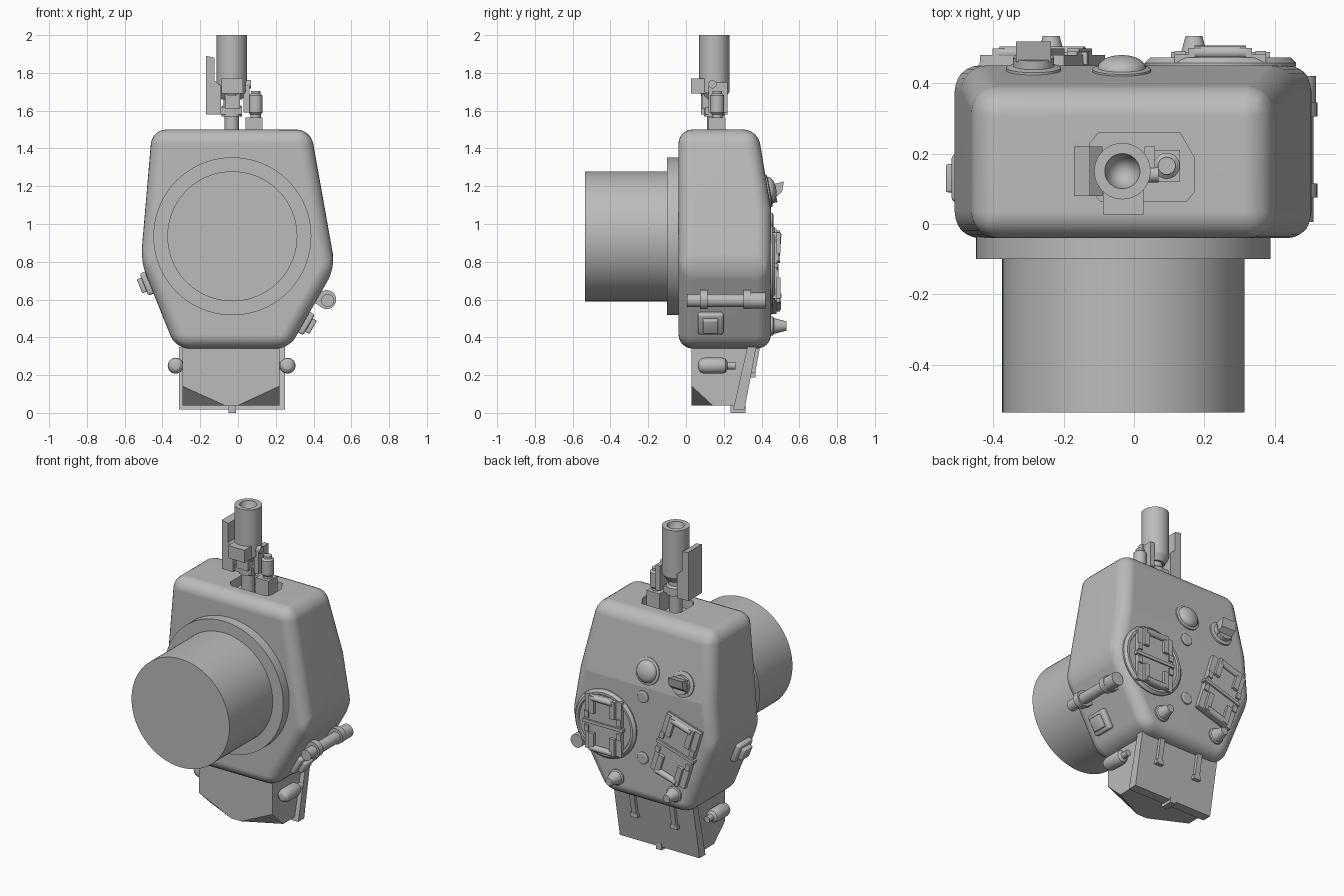
import bpy, bmesh, math
from mathutils import Matrix, Vector

if "Cube" in bpy.data.objects:
    bpy.data.objects.remove(bpy.data.objects["Cube"])

grey = bpy.data.materials.new("plain_grey")
grey.diffuse_color = (0.5, 0.5, 0.5, 1)
grey.use_nodes = True
grey.node_tree.nodes["Principled BSDF"].inputs["Base Color"].default_value = grey.diffuse_color


def finish(name, bm, matrix=None, bevel=0.0):
    bmesh.ops.recalc_face_normals(bm, faces=bm.faces)
    if bevel:
        bmesh.ops.bevel(bm, geom=bm.edges[:], offset=bevel, segments=3,
                        affect='EDGES', profile=0.5)
    if matrix:
        bm.transform(matrix)
    me = bpy.data.meshes.new(name)
    bm.to_mesh(me)
    bm.free()
    me.materials.append(grey)
    ob = bpy.data.objects.new(name, me)
    bpy.context.collection.objects.link(ob)
    return ob


def box(name, loc, size, rot=0, base=None, bevel=0.0):
    """Box turned by rot degrees about y, optionally inside a base frame."""
    bm = bmesh.new()
    bmesh.ops.create_cube(bm, size=1)
    bm.transform(Matrix.Diagonal((*size, 1)))
    m = Matrix.Translation(loc) @ Matrix.Rotation(math.radians(rot), 4, 'Y')
    return finish(name, bm, base @ m if base else m, bevel)


def lathe(name, profile, loc, axis=(0, 0, 1), base=None, n=40):
    """Revolve (radius, height) points about an axis."""
    bm = bmesh.new()
    rings = [[bm.verts.new((r * math.cos(2 * math.pi * i / n),
                            r * math.sin(2 * math.pi * i / n), h))
              for i in range(n)] for r, h in profile]
    for a, b in zip(rings, rings[1:]):
        for i in range(n):
            j = (i + 1) % n
            bm.faces.new((a[i], a[j], b[j], b[i]))
    bmesh.ops.remove_doubles(bm, verts=bm.verts, dist=1e-5)
    q = Vector(axis).to_track_quat('Z', 'Y').to_matrix().to_4x4()
    m = Matrix.Translation(loc) @ q
    return finish(name, bm, base @ m if base else m)


def rod(name, r, length, loc, axis=(0, 0, 1), base=None, n=40):
    return lathe(name, [(0, 0), (r, 0), (r, length), (0, length)], loc, axis, base, n)


def prism(name, outline, y0, y1):
    """Extrude an (x, z) outline along y."""
    bm = bmesh.new()
    f = bm.faces.new([bm.verts.new((x, y0, z)) for x, z in outline])
    r = bmesh.ops.extrude_face_region(bm, geom=[f])
    bmesh.ops.translate(bm, vec=(0, y1 - y0, 0),
                        verts=[v for v in r['geom'] if isinstance(v, bmesh.types.BMVert)])
    return finish(name, bm)


def hull(name, points):
    bm = bmesh.new()
    for p in points:
        bm.verts.new(p)
    bmesh.ops.convex_hull(bm, input=bm.verts)
    bmesh.ops.dissolve_limit(bm, angle_limit=0.01, verts=bm.verts, edges=bm.edges)
    return finish(name, bm)


# Main housing: tapered outline, upper back leaning forward
outline = [(-0.33, 0.34), (0.27, 0.34), (0.515, 0.77), (0.46, 1.08),
           (0.385, 1.5), (-0.455, 1.5), (-0.491, 1.08), (-0.515, 0.8)]
housing = prism("housing", outline, -0.04, 0.45)
bm = bmesh.new()
bm.from_mesh(housing.data)
for v in bm.verts:
    if v.co.y > 0.4 and v.co.z > 1.4:
        v.co.y = 0.38
bmesh.ops.connect_verts(bm, verts=[v for v in bm.verts
                                   if v.co.y > 0.4 and abs(v.co.z - 1.08) < 1e-4])
bm.to_mesh(housing.data)
bm.free()
mod = housing.modifiers.new("round", 'BEVEL')
mod.width, mod.segments, mod.limit_method = 0.075, 6, 'ANGLE'
mod.angle_limit = math.radians(14)

# Recess in the top for the mast
cutter = hull("recess_cutter", [(x, y, z) for z in (1.44, 1.6) for x, y in (
    (-0.125, 0.1), (-0.095, 0.065), (0.15, 0.065), (0.17, 0.09),
    (0.17, 0.19), (0.13, 0.26), (-0.1, 0.26), (-0.125, 0.23))])
cutter.hide_render = True
cutter.hide_viewport = True
mod = housing.modifiers.new("recess", 'BOOLEAN')
mod.object, mod.operation, mod.solver = cutter, 'DIFFERENCE', 'EXACT'
dg = bpy.context.evaluated_depsgraph_get()
baked = bpy.data.meshes.new_from_object(housing.evaluated_get(dg))
housing.modifiers.clear()
housing.data = baked

# Lens drum and flange
rod("lens_flange", 0.418, 0.08, (-0.03, -0.1, 0.935), (0, 1, 0), n=96)
rod("lens_drum", 0.344, 0.5, (-0.03, -0.535, 0.935), (0, 1, 0), n=96)

# Mast with a conical mouth
MX, MY = -0.033, 0.15
lathe("mast_barrel", [(0, 1.66), (0.055, 1.66), (0.08, 1.7), (0.08, 2), (0.05, 2), (0, 1.8)],
      (MX, MY, 0))
lathe("mast_neck", [(0, 1.43), (0.038, 1.43), (0.038, 1.57), (0.055, 1.57), (0.055, 1.62),
                    (0.043, 1.63), (0.043, 1.68), (0, 1.68)], (MX, MY, 0))
box("mast_front_block", (-0.03, 0.07, 1.73), (0.115, 0.085, 0.08))
box("mast_front_foot", (-0.03, 0.11, 1.66), (0.08, 0.05, 0.1))
box("mast_collar_block", (-0.035, 0.15, 1.6), (0.11, 0.1, 0.04))
prism("mast_fin", [(-0.17, 1.58), (-0.09, 1.58), (-0.09, 1.73), (-0.125, 1.76),
                   (-0.125, 1.88), (-0.17, 1.89)], 0.08, 0.22)
box("mast_side_base", (0.085, 0.165, 1.5), (0.09, 0.09, 0.13))
lathe("mast_side_pod", [(0, 1.55), (0.028, 1.55), (0.028, 1.58), (0.037, 1.59), (0.037, 1.68),
                        (0.025, 1.69), (0.025, 1.705), (0, 1.705)], (0.093, 0.165, 0), n=24)
rod("mast_side_pin", 0.022, 0.08, (-0.01, 0.14, 1.74), (1, 0, 0), n=20)
box("mast_side_link", (0.045, 0.17, 1.67), (0.03, 0.1, 0.16))

# Back: big round plate, tilted hatch, each with two bracketed leaves
def leaves(prefix, base, w, h):
    for s, side in ((1, "upper"), (-1, "lower")):
        box(f"{prefix}_{side}_leaf", (0, 0.012, s * h * 0.25), (w, 0.024, h * 0.44), base=base)
        rod(f"{prefix}_{side}_bar", 0.019, w * 0.56, (-w * 0.28, 0.03, s * h * 0.43),
            (1, 0, 0), base, 16)
        for e in (-1, 1):
            box(f"{prefix}_{side}_arm", (e * w * 0.28, 0.028, s * h * 0.32),
                (0.035, 0.03, h * 0.3), base=base)
            box(f"{prefix}_{side}_stop", (e * w * 0.44, 0.02, s * h * 0.12),
                (0.03, 0.028, 0.04), base=base)
    box(f"{prefix}_divider", (0, 0.014, 0), (w * 1.08, 0.034, 0.02), base=base)


lathe("round_plate", [(0, 0), (0.215, 0), (0.215, 0.01), (0.2, 0.025), (0.185, 0.025),
                      (0.18, 0.015), (0, 0.015)], (0.245, 0.447, 0.78), (0, 1, 0), n=64)
leaves("round_plate", Matrix.Translation((0.245, 0.457, 0.78)), 0.26, 0.37)
tilt = Matrix.Translation((-0.26, 0.447, 0.75)) @ Matrix.Rotation(math.radians(-17), 4, 'Y')
box("hatch_base", (0, 0.004, 0), (0.25, 0.016, 0.4), base=tilt)
leaves("hatch", tilt @ Matrix.Translation((0, 0.008, 0)), 0.25, 0.42)

# Back: dome, knob, buttons, cones
lean = (0, 1, 0.19)
lathe("dome", [(0, -0.02), (0.083, -0.02), (0.083, 0.01), (0.068, 0.014)] +
      [(0.068 * math.cos(a * math.pi / 12), 0.014 + 0.034 * math.sin(a * math.pi / 12))
       for a in range(1, 7)], (-0.035, 0.43, 1.18), lean)
lathe("knob", [(0, -0.02), (0.078, -0.02), (0.078, 0.01), (0.058, 0.015), (0.058, 0.04),
               (0, 0.04)], (-0.285, 0.434, 1.165), lean)
hull("knob_grip", [(x, y, z) for x in (-0.335, -0.235) for y, z in (
    (0.46, 1.13), (0.46, 1.21), (0.518, 1.225), (0.508, 1.17))])
for z in (1.02, 0.63):
    lathe("button", [(0, 0), (0.038, 0), (0.038, 0.012), (0.03, 0.017), (0, 0.017)],
          (-0.015, 0.445, z), (0, 1, 0), n=32)
for x in (0.17, -0.235):
    lathe("cone_foot", [(0, 0), (0.05, 0), (0.05, 0.015), (0.042, 0.02), (0.024, 0.088),
                        (0, 0.088)], (x, 0.445, 0.46), (0, 1, 0), n=32)

# Right side rail with two clamps
lathe("side_rail", [(0, 0), (0.034, 0), (0.034, 0.34), (0.042, 0.34), (0.042, 0.415),
                    (0, 0.415)], (0.475, 0.005, 0.595), (0, 1, 0), n=32)
for y in (0.075, 0.305):
    rod("rail_clamp", 0.05, 0.04, (0.47, y, 0.6), (0, 1, 0), n=32)
    box("rail_mount", (0.435, y + 0.02, 0.6), (0.08, 0.04, 0.06), 30)

# Square buttons on both lower side faces
for name, x, z, rot, s in (("right", 0.35, 0.48, 30, 1), ("left", -0.47, 0.69, -22, -1)):
    b = Matrix.Translation((x, 0.13, z)) @ Matrix.Rotation(math.radians(rot), 4, 'Y')
    box(name + "_button_frame", (s * 0.01, 0, 0), (0.04, 0.135, 0.125), base=b, bevel=0.012)
    box(name + "_button", (s * 0.035, 0, 0), (0.04, 0.08, 0.08), base=b, bevel=0.006)

# Lower box with cut front corners and a sloping back plate
pts = []
for x, inner in ((-0.295, -0.07), (0.22, 0.0)):
    pts += [(x, 0.03, 0.36), (x, 0.34, 0.36), (x, 0.03, 0.142), (inner, 0.03, 0.04),
            (x, 0.14, 0.04), (x, 0.26, 0.04)]
hull("lower_box", pts)
hull("back_plate", [(x, y, z) for x in (-0.312, 0.248) for y, z in (
    (0.325, 0.35), (0.372, 0.35), (0.31, 0.018), (0.25, 0.018))])
box("plate_tab", (-0.03, 0.275, 0.02), (0.04, 0.08, 0.04))
for x in (0.11, -0.17):
    hull("plate_hinge", [(x + e, y, z) for e in (-0.017, 0.017) for y, z in (
        (0.36, 0.35), (0.392, 0.35), (0.362, 0.19), (0.33, 0.19))])
    box("hinge_end", (x, 0.352, 0.2), (0.05, 0.03, 0.025))

# Capsule pods on both sides of the lower box
for x in (-0.33, 0.262):
    lathe("side_pod", [(0, 0), (0.022, 0.004), (0.036, 0.016), (0.042, 0.035), (0.042, 0.13),
                       (0.036, 0.148), (0.02, 0.158), (0.02, 0.2), (0, 0.2)],
          (x, 0.062, 0.25), (0, 1, 0), n=32)
    box("pod_mount", (x * 0.9 - 0.003, 0.135, 0.25), (0.07, 0.06, 0.04))

# Smooth the curved parts, keep hard edges and the crease across the back
for ob in bpy.context.scene.objects:
    if not ob.hide_viewport:
        ob.select_set(True)
        bpy.context.view_layer.objects.active = ob
bpy.ops.object.shade_smooth_by_angle(angle=math.radians(30))
me = housing.data
for e in me.edges:
    if all(abs(me.vertices[i].co.z - 1.08) < 0.02 and me.vertices[i].co.y > 0.44
           for i in e.vertices):
        e.use_edge_sharp = True
mod = housing.modifiers.new("even_normals", 'WEIGHTED_NORMAL')
mod.keep_sharp = True
